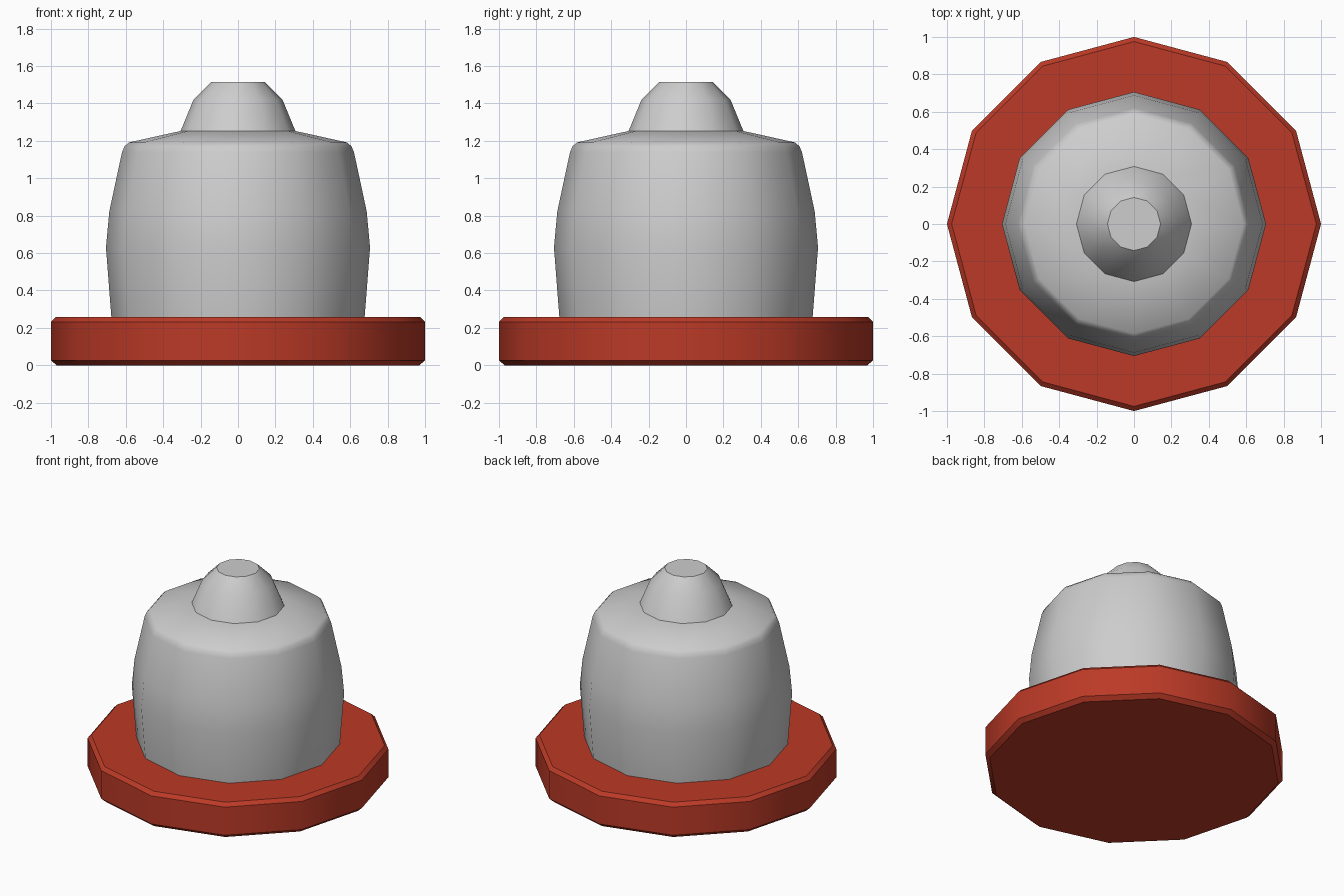
import bpy, bmesh, math

cube = bpy.data.objects.get("Cube")
if cube:
    bpy.data.objects.remove(cube, do_unlink=True)

SIDES = 12


def make_material(name, color):
    mat = bpy.data.materials.new(name)
    mat.use_nodes = True
    mat.diffuse_color = color
    mat.node_tree.nodes["Principled BSDF"].inputs["Base Color"].default_value = color
    return mat


def lathe(name, profile, mat):
    """Spin (radius, height) points into a closed twelve-sided solid."""
    bm = bmesh.new()
    rings = []
    for r, z in profile:
        angles = [math.tau * i / SIDES for i in range(SIDES)]
        rings.append([bm.verts.new((r * math.cos(a), r * math.sin(a), z)) for a in angles])
    for low, high in zip(rings, rings[1:]):
        for i in range(SIDES):
            j = (i + 1) % SIDES
            bm.faces.new((low[i], low[j], high[j], high[i]))
    bm.faces.new(rings[0][::-1])
    bm.faces.new(rings[-1])
    mesh = bpy.data.meshes.new(name)
    bm.to_mesh(mesh)
    bm.free()
    mesh.materials.append(mat)
    obj = bpy.data.objects.new(name, mesh)
    bpy.context.collection.objects.link(obj)
    bpy.ops.object.select_all(action="DESELECT")
    obj.select_set(True)
    bpy.context.view_layer.objects.active = obj
    bpy.ops.object.shade_smooth_by_angle(angle=math.radians(35))
    return obj


red = make_material("brick red", (0.5, 0.042, 0.02, 1))
grey = make_material("light grey", (0.61, 0.61, 0.61, 1))

# Chamfered base disc
lathe("base", [(0.97, 0), (1, 0.027), (1, 0.232), (0.975, 0.257)], red)

# Bulging body with a sloped shoulder
lathe("body", [(0.67, 0.2), (0.677, 0.257), (0.706, 0.63), (0.688, 0.823),
               (0.62, 1.14), (0.607, 1.17), (0.585, 1.191), (0.31, 1.252)], grey)

# Domed knob with a flat top
lathe("knob", [(0.32, 1.23), (0.306, 1.255), (0.238, 1.42), (0.142, 1.516)], grey)
